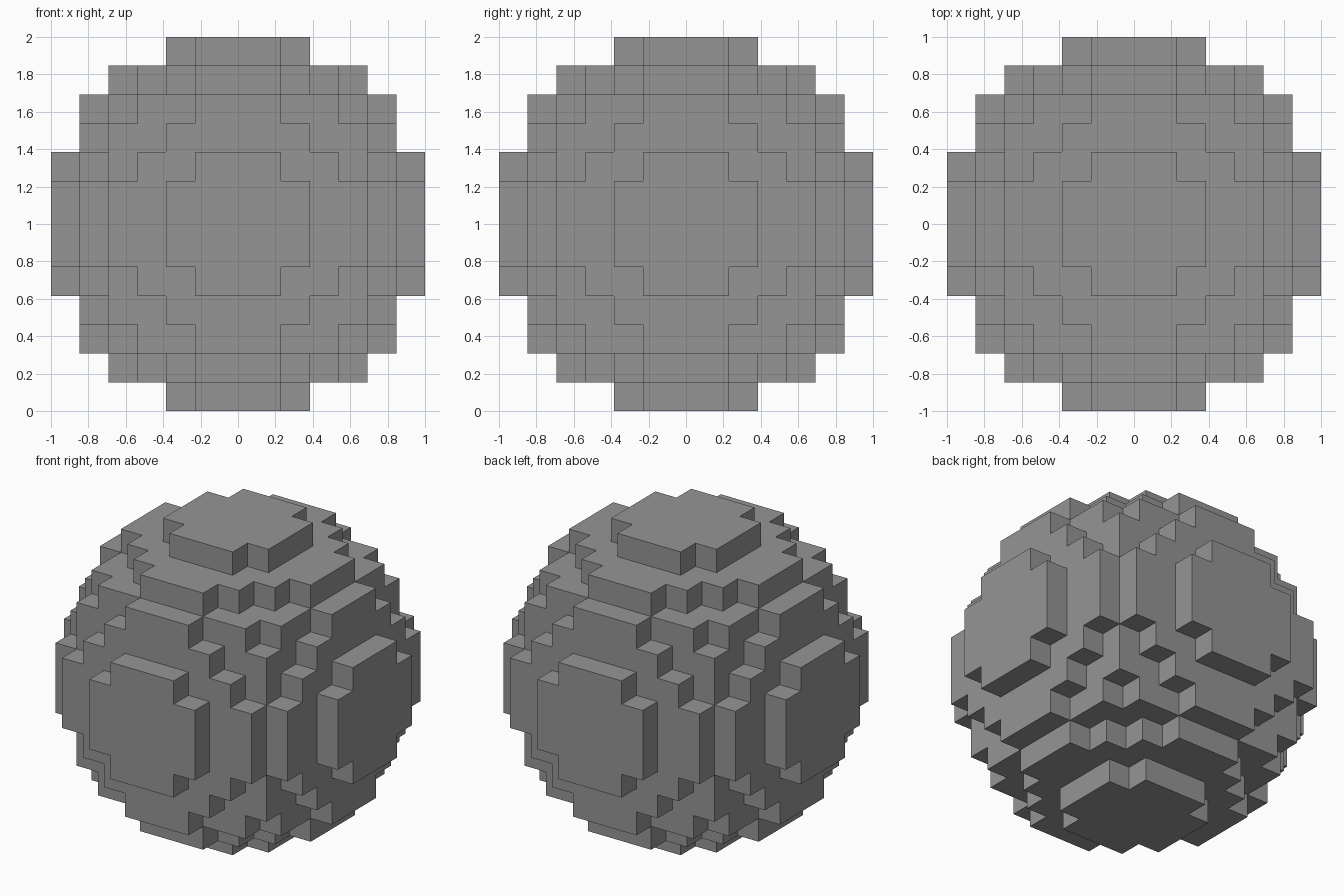
import bpy
import bmesh
from mathutils import Vector
from itertools import product

# Remove the default cube
cube = bpy.data.objects.get("Cube")
if cube:
    bpy.data.objects.remove(cube, do_unlink=True)

# Ball measured in blocks
BLOCKS = 13
RADIUS = BLOCKS / 2
SIZE = 2 / BLOCKS
HALF = BLOCKS // 2


def filled(cell):
    return cell.length_squared <= RADIUS ** 2


def block_side(bm, cell, axis, sign):
    """One square on the outer side of a block, wound outwards."""
    n, u, v = Vector(), Vector(), Vector()
    n[axis], u[(axis + 1) % 3], v[(axis + 2) % 3] = sign / 2, sign / 2, 0.5
    corners = [n - u - v, n + u - v, n + u + v, n - u + v]
    bm.faces.new([bm.verts.new((cell + c) * SIZE) for c in corners])


# Blocky ball: keep only the block sides that face open air
bm = bmesh.new()
span = range(-HALF, HALF + 1)
for cell in map(Vector, product(span, repeat=3)):
    if not filled(cell):
        continue
    for axis, sign in product(range(3), (-1, 1)):
        neighbour = cell.copy()
        neighbour[axis] += sign
        if not filled(neighbour):
            block_side(bm, cell, axis, sign)
bmesh.ops.remove_doubles(bm, verts=bm.verts, dist=SIZE / 100)

mesh = bpy.data.meshes.new("block_ball")
bm.to_mesh(mesh)
bm.free()
ball = bpy.data.objects.new("block_ball", mesh)
ball.location.z = 1
bpy.context.collection.objects.link(ball)

# Plain grey material
grey = bpy.data.materials.new("stone_grey")
grey.use_nodes = True
colour = (0.3, 0.3, 0.3, 1)
grey.diffuse_color = colour
grey.node_tree.nodes["Principled BSDF"].inputs["Base Color"].default_value = colour
mesh.materials.append(grey)
